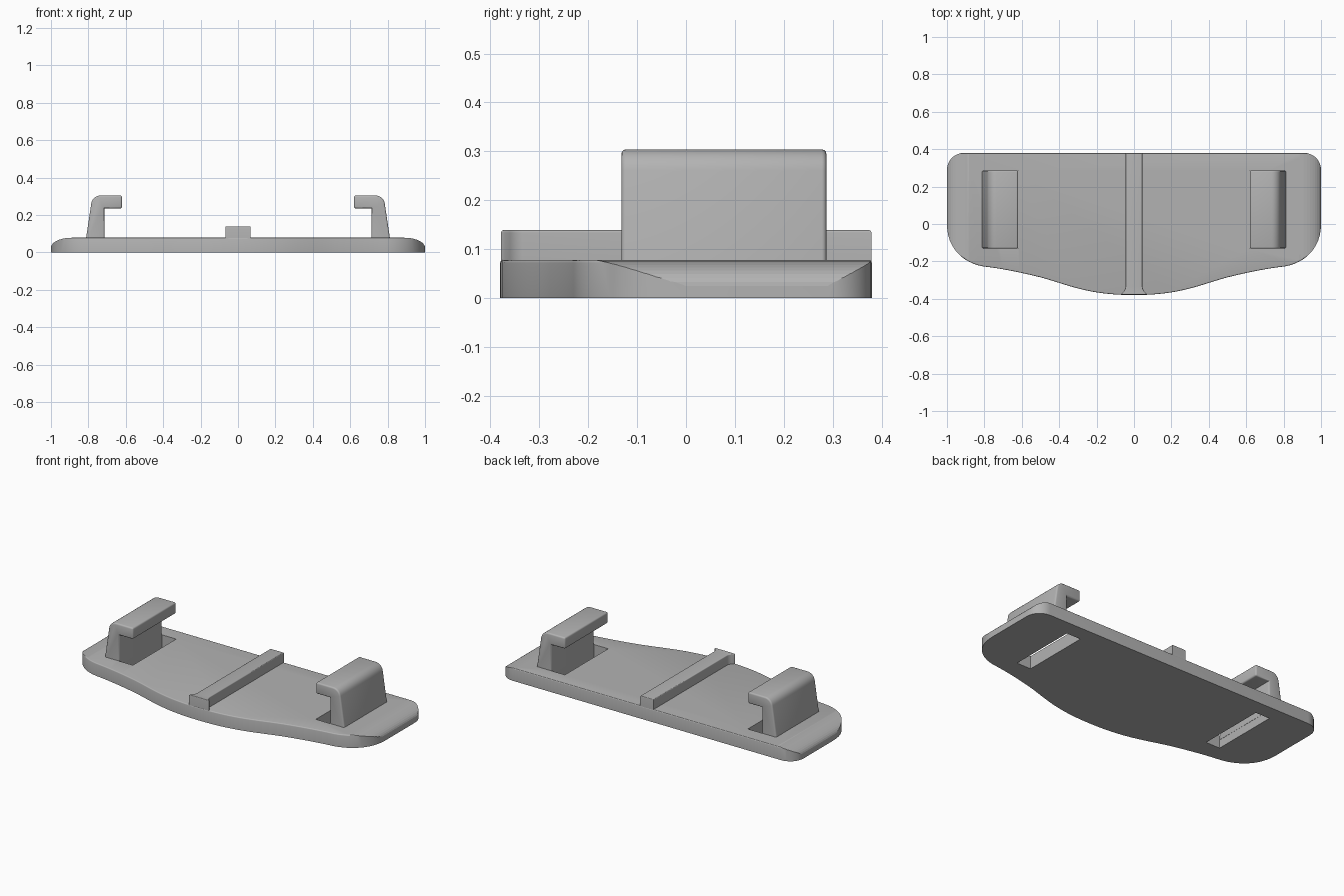
import bpy, bmesh, math
from mathutils import Vector
from mathutils.geometry import interpolate_bezier

cube = bpy.data.objects.get("Cube")
if cube:
    bpy.data.objects.remove(cube, do_unlink=True)

grey = bpy.data.materials.new("plain grey")
grey.use_nodes = True
colour = (0.45, 0.45, 0.45, 1)
grey.diffuse_color = colour
grey.node_tree.nodes["Principled BSDF"].inputs["Base Color"].default_value = colour


def prism(name, points, low, high, axis="z", bevel=0, rule=None, segments=4):
    """Extrude a 2D outline along y or z and round the edges picked by the rule."""
    bm = bmesh.new()
    place = (lambda p: (p[0], low, p[1])) if axis == "y" else (lambda p: (p[0], p[1], low))
    face = bm.faces.new([bm.verts.new(place(p)) for p in points])
    step = Vector((0, high - low, 0)) if axis == "y" else Vector((0, 0, high - low))
    new = bmesh.ops.extrude_face_region(bm, geom=[face])["geom"]
    bmesh.ops.translate(bm, vec=step, verts=[v for v in new if isinstance(v, bmesh.types.BMVert)])
    # the starting cap is kept by the extrusion, so the prism is closed
    bmesh.ops.recalc_face_normals(bm, faces=bm.faces)
    if bevel:
        edges = [e for e in bm.edges if rule(e)]
        bmesh.ops.bevel(bm, geom=edges, offset=bevel, segments=segments,
                        profile=0.5, affect="EDGES", clamp_overlap=True)
    mesh = bpy.data.meshes.new(name)
    bm.to_mesh(mesh)
    bm.free()
    mesh.materials.append(grey)
    obj = bpy.data.objects.new(name, mesh)
    bpy.context.collection.objects.link(obj)
    return obj


def smooth(obj):
    bpy.ops.object.select_all(action="DESELECT")
    obj.select_set(True)
    bpy.context.view_layer.objects.active = obj
    bpy.ops.object.shade_smooth_by_angle(angle=math.radians(35))


def bezier(a, b, c, d, count=14):
    pts = interpolate_bezier(*[Vector((*p, 0)) for p in (a, b, c, d)], count)
    return [(p.x, p.y) for p in pts[:-1]]


def mirrored(half):
    return half + [(-x, y) for x, y in reversed(half) if x > 1e-5]


def arc(cx, cy, rx, ry, start, end, count=8):
    angles = [math.radians(start + (end - start) * i / count) for i in range(count + 1)]
    return [(cx + rx * math.cos(a), cy + ry * math.sin(a)) for a in angles]


def cut(obj, tool, operation):
    tool.hide_render = True
    tool.hide_set(True)
    mod = obj.modifiers.new(tool.name, "BOOLEAN")
    mod.operation = operation
    mod.solver = "EXACT"
    mod.object = tool


TOP = 0.078

# Base plate: straight back, waved front, drooping rounded ends
half = arc(0.91, 0.29, 0.09, 0.09, 90, 0)
half += bezier((1, 0), (1, -0.14), (0.9, -0.22), (0.78, -0.23))
half += bezier((0.78, -0.23), (0.7, -0.24), (0.6, -0.26), (0.5, -0.285))
half += bezier((0.5, -0.285), (0.35, -0.325), (0.25, -0.38), (0, -0.38))
half.append((0, -0.38))
plate = prism("base_plate", mirrored(half), 0, TOP, bevel=0.006, segments=3,
              rule=lambda e: all(v.co.z > TOP - 0.001 for v in e.verts))

section = [(0, TOP + 0.02), (0.85, TOP + 0.02), (0.88, TOP)]
section += arc(0.89, 0.025, 0.11, 0.053, 90, 0, 10) + [(1.0, -0.02), (0, -0.02)]
section = [(min(x, 1.001), z) for x, z in section]
full = section[1:-1] + [(-x, z) for x, z in reversed(section[1:-1])]
cut(plate, prism("end_rounding_cutter", full, -0.5, 0.5, axis="y"), "INTERSECT")

# Hooks, each over a slot through the plate
BACK, FRONT = 0.287, -0.132
hook_half = [(0.714, 0.05), (0.714, 0.235), (0.62, 0.235), (0.62, 0.304)]
hook_half += arc(0.735, 0.254, 0.05, 0.05, 90, 8) + [(0.812, TOP), (0.814, 0.05)]


def hook_edge(e):
    if all(v.co.z < 0.06 for v in e.verts):
        return False
    a, b = (v.co for v in e.verts)
    if abs(a.y - b.y) < 0.001:
        return True
    return a.x < 0.63


for side, sign in (("left", 1), ("right", -1)):
    hook = prism(side + "_hook", [(sign * x, z) for x, z in hook_half], FRONT, BACK, axis="y",
                 bevel=0.009, segments=3,
                 rule=lambda e: hook_edge(e) and (e.calc_length() > 0.002)
                 if sign > 0 else
                 not all(v.co.z < 0.06 for v in e.verts)
                 and (abs(e.verts[0].co.y - e.verts[1].co.y) < 0.001 or e.verts[0].co.x > -0.63))
    smooth(hook)
    slot = [(sign * x, y) for x, y in ((0.62, FRONT), (0.715, FRONT), (0.715, BACK), (0.62, BACK))]
    cut(plate, prism(side + "_slot_cutter", slot, -0.1, 0.2), "DIFFERENCE")
smooth(plate)

# Centre rib, flared at the front end
rib_half = [(0.045, 0.379), (0.045, -0.335), (0.048, -0.348), (0.055, -0.36),
            (0.065, -0.37), (0.068, -0.378)]
rib = prism("centre_rib", mirrored(rib_half), 0.06, 0.139, bevel=0.016,
            rule=lambda e: all(v.co.z > 0.13 for v in e.verts))
smooth(rib)
